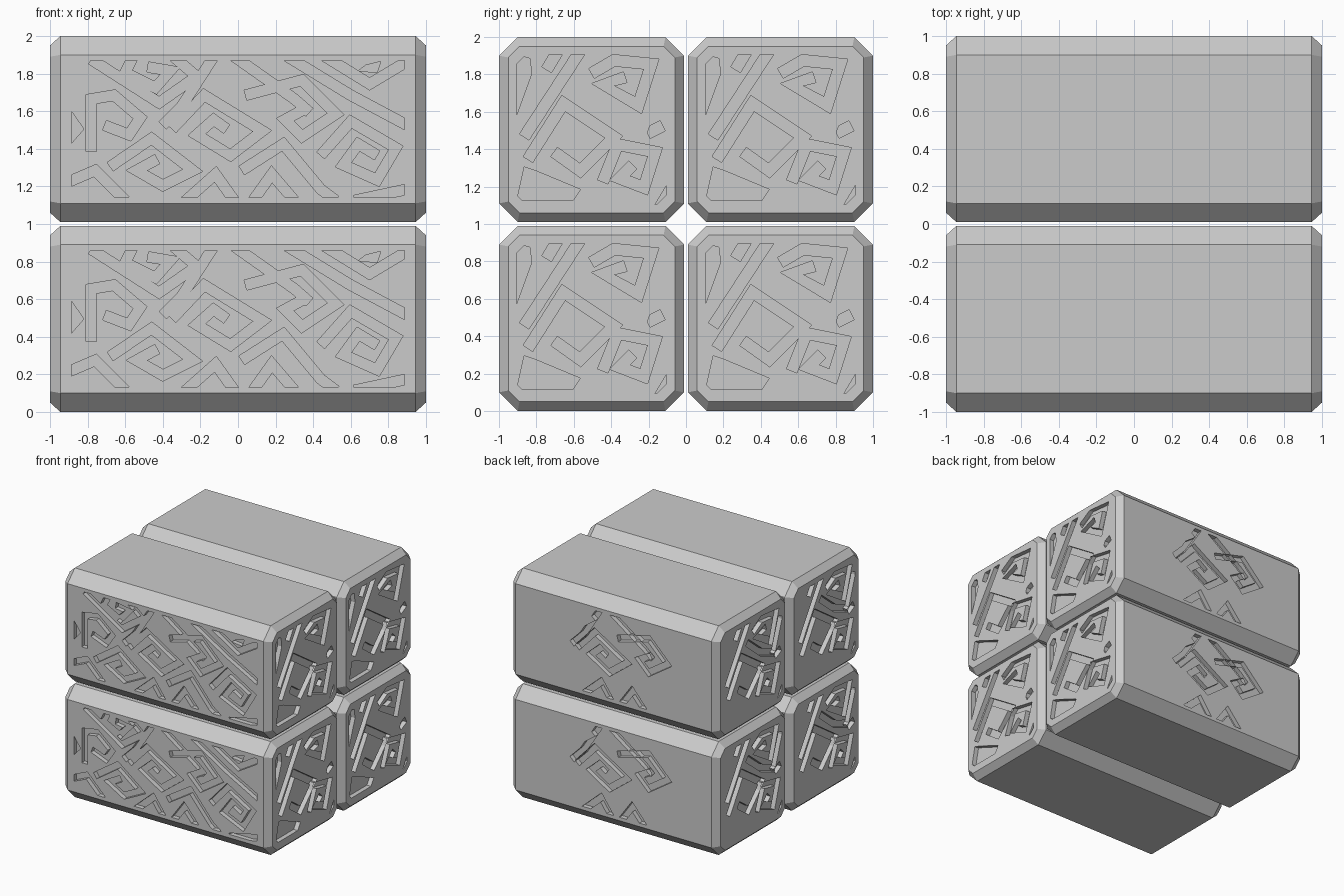
import bpy, bmesh
from mathutils import Vector, Matrix
from math import pi

if "Cube" in bpy.data.objects:
    bpy.data.objects.remove(bpy.data.objects["Cube"])

DEPTH = 0.04


def new_object(name, bm):
    bmesh.ops.recalc_face_normals(bm, faces=bm.faces[:])
    mesh = bpy.data.meshes.new(name)
    bm.to_mesh(mesh)
    bm.free()
    ob = bpy.data.objects.new(name, mesh)
    bpy.context.collection.objects.link(ob)
    return ob


def octagon(h, c):
    f = h - c
    return [(h, -f), (h, f), (f, h), (-f, h), (-h, f), (-h, -f), (-f, -h), (f, -h)]


# chamfered bar: octagonal section with bevelled ends
def make_bar(name):
    bm = bmesh.new()
    rings = []
    for x, h, c in ((-1, .445, .06), (-.945, .495, .1), (.945, .495, .1), (1, .445, .06)):
        rings.append([bm.verts.new((x, y, z)) for y, z in octagon(h, c)])
    for a, b in zip(rings, rings[1:]):
        for i in range(8):
            j = (i + 1) % 8
            bm.faces.new((a[i], a[j], b[j], b[i]))
    bm.faces.new(rings[0])
    bm.faces.new(rings[-1])
    return new_object(name, bm)


# mitred band along a polyline, in panel coordinates (hundredths)
def add_stroke(bm, pts, width):
    p = [Vector(q) / 100 for q in pts]
    pairs = []
    for i, q in enumerate(p):
        d0 = (q - p[i - 1]).normalized() if i else (p[1] - q).normalized()
        d1 = (p[i + 1] - q).normalized() if i < len(p) - 1 else d0
        n0, n1 = Vector((-d0.y, d0.x)), Vector((-d1.y, d1.x))
        m = (n0 + n1).normalized()
        off = m * (width / 2 / max(m.dot(n0), 0.5))
        pairs.append([bm.verts.new((*(q + s * off), 0)) for s in (1, -1)])
    for a, b in zip(pairs, pairs[1:]):
        bm.faces.new((a[0], a[1], b[1], b[0]))


# clipped groove cutter, placed on one side of the bar
def make_cutter(strokes, patches, width, hx, hz, corner, matrix):
    bm = bmesh.new()
    for s in strokes:
        add_stroke(bm, s, width)
    for s in patches:
        bm.faces.new([bm.verts.new((x / 100, z / 100, 0)) for x, z in s])
    planes = [((hx, 0, 0), (1, 0, 0)), ((-hx, 0, 0), (-1, 0, 0)),
              ((0, hz, 0), (0, 1, 0)), ((0, -hz, 0), (0, -1, 0))]
    planes += [((sx * corner, 0, 0), (sx, sz, 0)) for sx in (1, -1) for sz in (1, -1)]
    for co, no in planes:
        bmesh.ops.bisect_plane(bm, geom=bm.verts[:] + bm.edges[:] + bm.faces[:],
                               plane_co=co, plane_no=no, clear_outer=True)
    bmesh.ops.translate(bm, verts=bm.verts[:], vec=(0, 0, -DEPTH))
    ext = bmesh.ops.extrude_face_region(bm, geom=bm.faces[:], use_keep_orig=True)
    top = [v for v in ext["geom"] if isinstance(v, bmesh.types.BMVert)]
    bmesh.ops.translate(bm, verts=top, vec=(0, 0, DEPTH + .02))
    bm.transform(matrix)
    ob = new_object("groove_cutter", bm)
    ob.hide_render = True
    return ob


# angular spirals and zigzags of the long sides
side_spirals = [
    [(-78, 37), (-42, 14), (-22, 28), (-36, 40)],
    [(-56, 38), (-60, 30), (-44, 22), (-36, 31), (-48, 33)],
    [(-35, 0), (-18, 18), (13, -1), (-4, -14), (-22, -3), (-13, 5), (-6, 0)],
    [(4, 18), (34, 26), (52, 8), (34, -4), (25, 5), (36, 11)],
    [(44, -14), (60, 4), (84, -10), (74, -27), (56, -19), (64, -8), (74, -14)],
    [(-68, -20), (-46, -5), (-24, -22), (-40, -30), (-54, -22), (-43, -16)],
    [(-78, -12), (-78, 16), (-66, 18), (-52, 6), (-58, -3), (-71, 2)],
]
side_zigzags = [
    [(-12, 40), (-30, 12), (-40, 2)],
    [(-4, 40), (30, 16), (38, 9)],
    [(24, 40), (60, 18), (90, 2)],
    [(44, 40), (70, 24), (90, 36)],
    [(-90, -28), (-76, -22), (-60, -38)],
    [(-30, -40), (-12, -24), (-2, -38)],
    [(8, -38), (18, -24), (30, -38)],
    [(2, -22), (24, -8), (44, -32), (52, -38)],
    [(62, -38), (90, -32)],
]
side_patches = [[(-89, 10), (-82, 0), (-89, -8)], [(64, 31), (74, 30), (76, 36), (68, 34)]]

# angular spirals and diagonals of the ends
end_strokes = [
    [(-34, -16), (-15, 14), (12, -4), (-6, -22), (-20, -12)],
    [(0, 30), (12, 37), (32, 35), (25, 13), (6, 24), (18, 28)],
    [(6, -28), (14, -8), (34, -12), (28, -31), (15, -26), (22, -19)],
    [(-6, 42), (-36, -4)],
    [(-18, 42), (-24, 32)],
    [(-8, 24), (12, 8), (28, 2), (38, 30)],
    [(38, 2), (30, -2)],
]
end_patches = [
    [(-40, 40), (-33, 38), (-32, 30), (-40, 8)],
    [(-40, -38), (-10, -38), (-6, -32), (-30, -22), (-36, -20)],
    [(34, -40), (40, -40), (40, -30)],
]

bar = make_bar("carved_bar_1")
stand = Matrix.Rotation(pi / 2, 4, 'X')
for turn in (0, pi):
    spin = Matrix.Rotation(turn, 4, 'Z')
    side = spin @ Matrix.Translation((0, -.495, 0)) @ stand
    end = spin @ Matrix.Translation((1, 0, 0)) @ Matrix.Rotation(pi / 2, 4, 'Z') @ stand
    for cutter in (make_cutter(side_spirals + side_zigzags, side_patches, .055, .885, .365, 2, side),
                   make_cutter(end_strokes, end_patches, .06, .4, .4, .75, end)):
        mod = bar.modifiers.new("carve", 'BOOLEAN')
        mod.operation = 'DIFFERENCE'
        mod.solver = 'EXACT'
        mod.use_self = True
        mod.object = cutter
        bpy.context.view_layer.objects.active = bar
        bpy.ops.object.modifier_apply(modifier=mod.name)
        bpy.data.objects.remove(cutter)

# stack of four identical bars
spots = [(y, z) for z in (.495, 1.505) for y in (-.505, .505)]
for i, (y, z) in enumerate(spots):
    ob = bar
    if i:
        ob = bpy.data.objects.new(f"carved_bar_{i + 1}", bar.data)
        bpy.context.collection.objects.link(ob)
    ob.location = (0, y, z)
